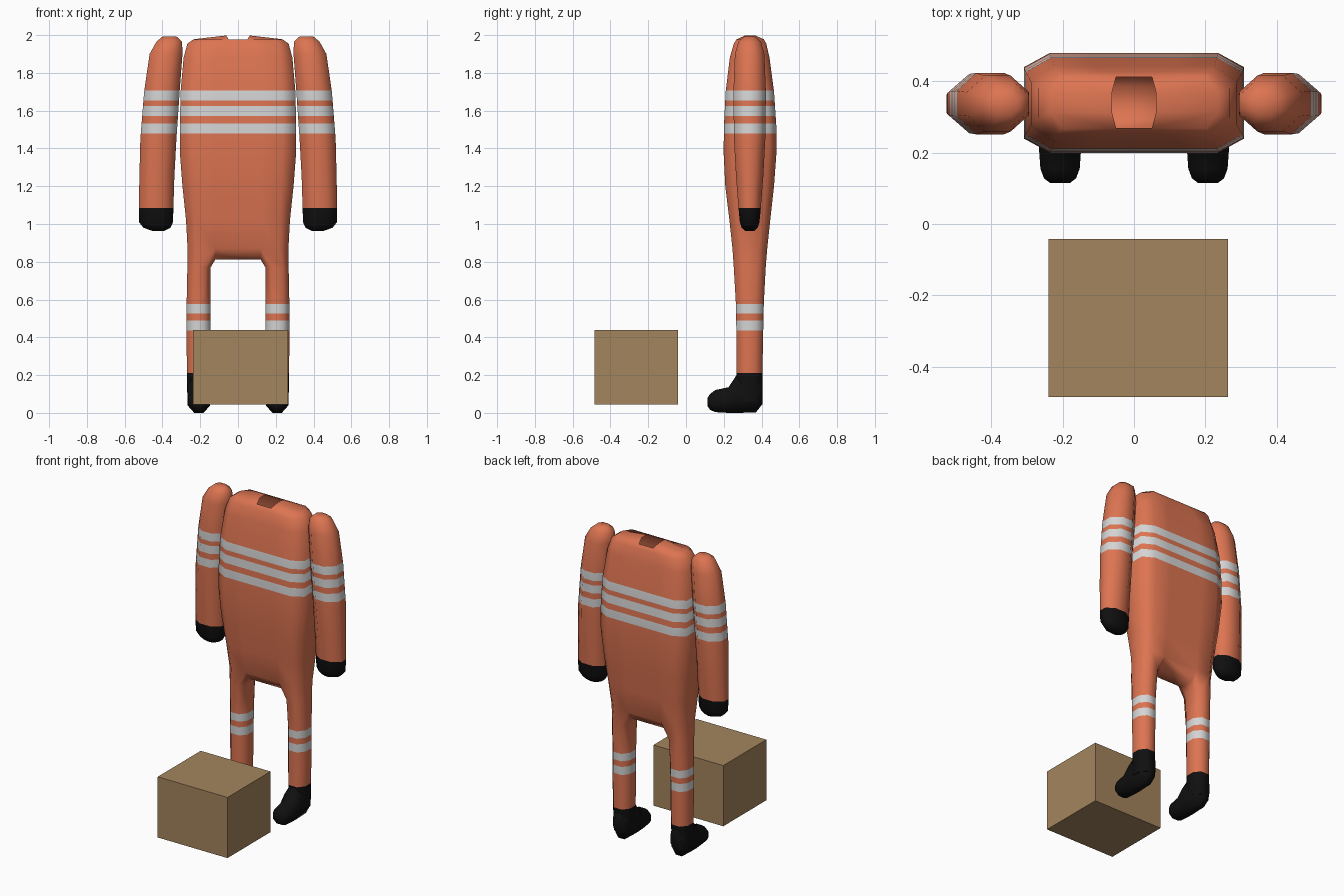
import bpy
import bmesh
from math import cos, sin, pi, radians

cube = bpy.data.objects.get("Cube")
if cube:
    bpy.data.objects.remove(cube, do_unlink=True)


def material(name, rgb):
    m = bpy.data.materials.new(name)
    m.use_nodes = True
    m.diffuse_color = (*rgb, 1)
    bsdf = m.node_tree.nodes["Principled BSDF"]
    bsdf.inputs["Base Color"].default_value = (*rgb, 1)
    bsdf.inputs["Roughness"].default_value = 0.8
    return m


ORANGE = material("orange_cloth", (0.72, 0.175, 0.083))
SILVER = material("reflective_tape", (0.66, 0.66, 0.66))
BLACK = material("black_rubber", (0.005, 0.005, 0.005))
CARDBOARD = material("cardboard", (0.37, 0.232, 0.11))

CY = 0.337  # depth position of the suit
CHEST_BANDS = [(1.48, 1.533), (1.571, 1.624), (1.654, 1.707)]
LEG_BANDS = [(0.437, 0.49), (0.527, 0.576)]


def finish(name, bm, mats, smooth=True, mirror=False):
    bmesh.ops.recalc_face_normals(bm, faces=bm.faces)
    me = bpy.data.meshes.new(name)
    bm.to_mesh(me)
    bm.free()
    for m in mats:
        me.materials.append(m)
    ob = bpy.data.objects.new(name, me)
    bpy.context.collection.objects.link(ob)
    if mirror:
        ob.modifiers.new("mirror", "MIRROR").use_mirror_merge = False
    if smooth:
        bpy.ops.object.select_all(action="DESELECT")
        ob.select_set(True)
        bpy.context.view_layer.objects.active = ob
        bpy.ops.object.shade_smooth_by_angle(angle=radians(70))
    return ob


def paint(bm, bands, black_top):
    """Cut the cloth at the band edges, then colour the faces by height."""
    for z in [black_top] + [e for band in bands for e in band]:
        bmesh.ops.bisect_plane(bm, geom=bm.verts[:] + bm.edges[:] + bm.faces[:],
                               plane_co=(0, 0, z), plane_no=(0, 0, 1))
    for f in bm.faces:
        z = f.calc_center_median().z
        if z < black_top:
            f.material_index = 2
        elif any(lo < z < hi for lo, hi in bands):
            f.material_index = 1


def strip(bm, a, b):
    """Join two closed rings of vertices with quads."""
    n = len(a)
    for i in range(n):
        j = (i + 1) % n
        bm.faces.new((a[i], a[j], b[j], b[i]))


def cap(bm, r):
    """Close an eight-sided ring with three quads."""
    for quad in ((0, 1, 2, 7), (7, 2, 3, 6), (6, 3, 4, 5)):
        bm.faces.new([r[i] for i in quad])


# ---- suit body: torso splitting into two legs, open neck ----
bm = bmesh.new()


def half_ring(s, z, xi, xs, xo, y0, y1, c, inner=None):
    pts = [(xi, y0, z), (xs, y0, z), (xo, y0 + c, z),
           (xo, y1 - c, z), (xs, y1, z), (xi, y1, z)]
    if inner:
        x, zi = inner
        pts += [(x, y1 - c, zi), (x, y0 + c, zi)]
    return [bm.verts.new((s * x, y, zz)) for x, y, zz in pts]


# height, inner x, shoulder x, side x, front y, back y, chamfer, inner edge
torso = [
    (1.978, 0.05, 0.20, 0.235, 0.268, 0.412, 0.045, (0.062, 1.998)),
    (1.955, 0.08, 0.215, 0.268, 0.253, 0.425, 0.045),
    (1.88, 0.12, 0.225, 0.288, 0.232, 0.442, 0.045),
    (1.70, 0.12, 0.232, 0.304, 0.210, 0.466, 0.04),
    (1.52, 0.12, 0.235, 0.308, 0.201, 0.478, 0.04),
    (1.38, 0.12, 0.235, 0.308, 0.199, 0.479, 0.04),
    (1.20, 0.12, 0.23, 0.294, 0.208, 0.466, 0.04),
    (1.02, 0.12, 0.225, 0.275, 0.230, 0.446, 0.04),
    (0.87, 0.12, 0.222, 0.267, 0.246, 0.430, 0.045, (0.12, 0.812)),
]
legs = [
    (0.77, 0.172, 0.235, 0.268, 0.253, 0.422, 0.045, (0.145, 0.77)),
    (0.58, 0.178, 0.238, 0.272, 0.264, 0.412, 0.042, (0.145, 0.58)),
    (0.35, 0.178, 0.238, 0.272, 0.268, 0.407, 0.04, (0.145, 0.35)),
    (0.06, 0.178, 0.238, 0.268, 0.268, 0.402, 0.04, (0.15, 0.06)),
]
left, right = ([half_ring(s, *row) for row in torso] for s in (1, -1))
loops = [l[:6] + r[5::-1] for l, r in zip(left, right)]
for a, b in zip(loops, loops[1:]):
    strip(bm, a, b)
# crotch ceiling
l, r = left[-1], right[-1]
for i, j in ((5, 6), (6, 7), (7, 0)):
    bm.faces.new((l[i], l[j], r[j], r[i]))
for s, side in ((1, left), (-1, right)):
    cap(bm, side[0])  # shoulder top
    rings = [side[-1]] + [half_ring(s, *row) for row in legs]
    for a, b in zip(rings, rings[1:]):
        strip(bm, a, b)
    cap(bm, rings[-1])
paint(bm, CHEST_BANDS + LEG_BANDS, 0.21)
finish("suit_body", bm, (ORANGE, SILVER, BLACK))


def octagon(bm, hu, hv, place):
    """Ring of eight vertices with half sizes hu, hv, put in space by place."""
    k = cos(pi / 8)
    angles = [pi / 8 + i * pi / 4 for i in range(8)]
    return [bm.verts.new(place(hu * cos(a) / k, hv * sin(a) / k)) for a in angles]


# ---- arms with gloves: height, inner x, outer x, half depth ----
bm = bmesh.new()
arm = [
    (1.992, 0.325, 0.40, 0.03), (1.965, 0.296, 0.432, 0.06),
    (1.90, 0.294, 0.468, 0.078), (1.70, 0.309, 0.497, 0.086),
    (1.45, 0.326, 0.517, 0.083), (1.25, 0.337, 0.522, 0.072),
    (1.085, 0.342, 0.525, 0.059), (1.01, 0.344, 0.524, 0.052),
    (0.98, 0.358, 0.50, 0.042), (0.964, 0.39, 0.455, 0.025),
]
rings = [octagon(bm, (xo - xi) / 2, d,
                 lambda u, v: ((xi + xo) / 2 + u, CY + v, z))
         for z, xi, xo, d in arm]
for a, b in zip(rings, rings[1:]):
    strip(bm, a, b)
cap(bm, rings[0])
cap(bm, rings[-1])
paint(bm, CHEST_BANDS, 1.085)
finish("arms", bm, (ORANGE, SILVER, BLACK), mirror=True)

# ---- boots, lofted heel to toe: depth, sole, top, half width ----
bm = bmesh.new()
boot = [
    (0.404, 0.05, 0.19, 0.035), (0.37, 0.006, 0.208, 0.055),
    (0.268, 0.004, 0.205, 0.06), (0.225, 0.004, 0.14, 0.06),
    (0.155, 0.008, 0.125, 0.055), (0.128, 0.02, 0.105, 0.045),
    (0.115, 0.038, 0.085, 0.028),
]
rings = [octagon(bm, w, (top - sole) / 2,
                 lambda u, v: (0.207 + u, y, (sole + top) / 2 + v))
         for y, sole, top, w in boot]
for a, b in zip(rings, rings[1:]):
    strip(bm, a, b)
cap(bm, rings[0])
cap(bm, rings[-1])
bmesh.ops.translate(bm, verts=bm.verts, vec=(0, 0, -min(v.co.z for v in bm.verts)))
finish("boots", bm, (BLACK,), mirror=True)

# ---- cardboard box ----
bm = bmesh.new()
bmesh.ops.create_cube(bm, size=1)
bmesh.ops.scale(bm, verts=bm.verts, vec=(0.503, 0.443, 0.395))
bmesh.ops.translate(bm, verts=bm.verts, vec=(0.012, -0.263, 0.241))
finish("box", bm, (CARDBOARD,), smooth=False)
